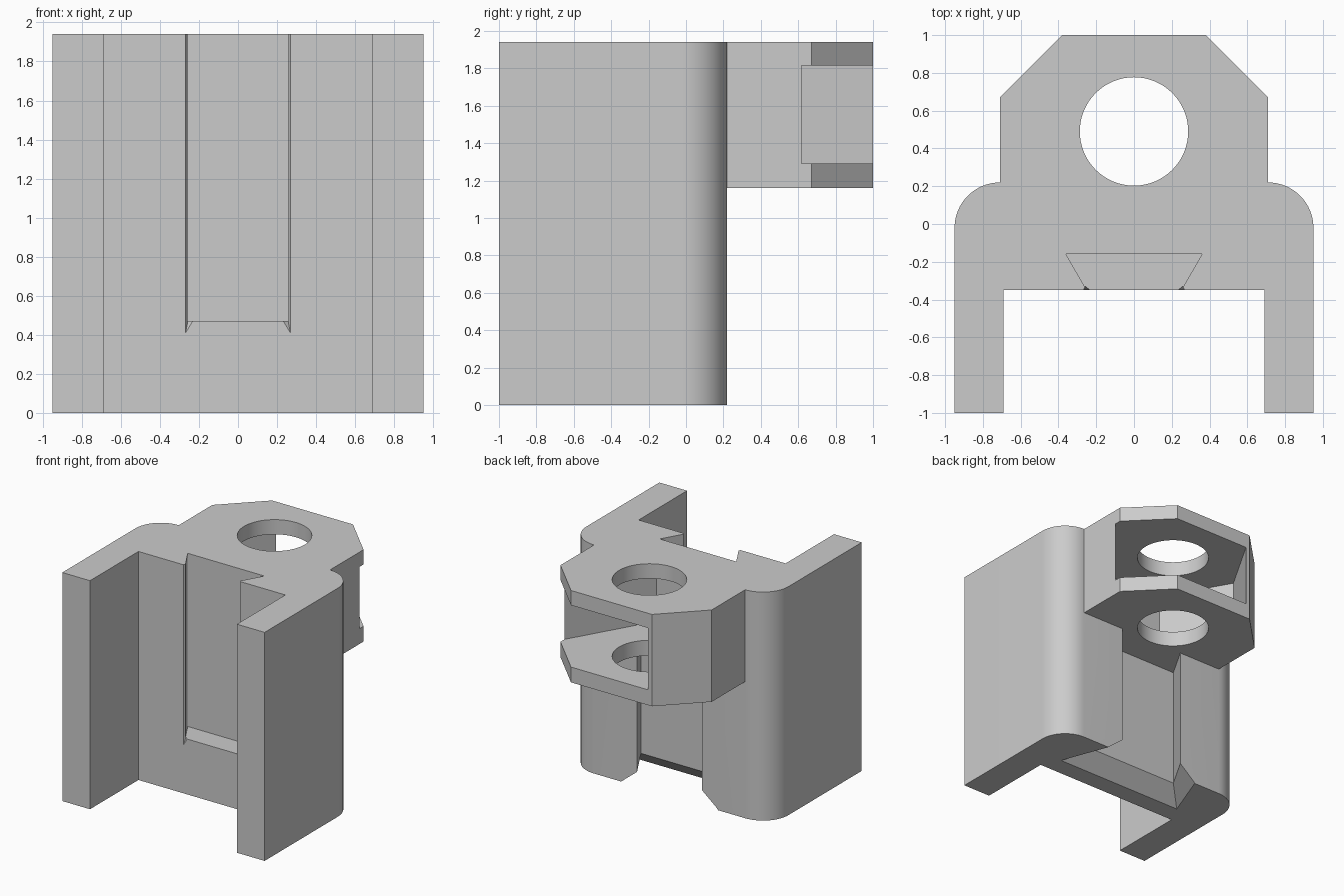
import bpy
import bmesh
import math

old = bpy.data.objects.get("Cube")
if old:
    bpy.data.objects.remove(old, do_unlink=True)

HEIGHT = 1.94
LUG_BOTTOM = 1.16

grey = bpy.data.materials.new("plain grey")
grey.use_nodes = True
colour = (0.6, 0.6, 0.6, 1)
grey.diffuse_color = colour
grey.node_tree.nodes["Principled BSDF"].inputs["Base Color"].default_value = colour


def loft(name, low, z0, z1, high=None):
    """Closed prism between two matching outlines."""
    bm = bmesh.new()
    a = [bm.verts.new((x, y, z0)) for x, y in low]
    b = [bm.verts.new((x, y, z1)) for x, y in (high or low)]
    bm.faces.new(a[::-1])
    bm.faces.new(b)
    for i in range(len(a)):
        j = (i + 1) % len(a)
        bm.faces.new((a[i], a[j], b[j], b[i]))
    bmesh.ops.recalc_face_normals(bm, faces=bm.faces)
    mesh = bpy.data.meshes.new(name)
    bm.to_mesh(mesh)
    bm.free()
    mesh.materials.append(grey)
    obj = bpy.data.objects.new(name, mesh)
    bpy.context.collection.objects.link(obj)
    return obj


def mirrored(half):
    """Complete an outline given for +x only."""
    return half + [(-x, y) for x, y in reversed(half)]


def arc(cx, cy, r, start, end, steps):
    angles = [math.radians(start + (end - start) * i / steps) for i in range(steps + 1)]
    return [(cx + r * math.cos(t), cy + r * math.sin(t)) for t in angles]


def combine(target, tool, operation):
    """Boolean the tool into the target, then discard the tool."""
    mod = target.modifiers.new("combine", "BOOLEAN")
    mod.operation = operation
    mod.solver = "EXACT"
    mod.object = tool
    graph = bpy.context.evaluated_depsgraph_get()
    mesh = bpy.data.meshes.new_from_object(target.evaluated_get(graph))
    target.modifiers.clear()
    target.data = mesh
    bpy.data.objects.remove(tool, do_unlink=True)


# U-shaped channel with rounded back corners
channel = mirrored([(0.69, -0.35), (0.69, -1), (0.95, -1)] + arc(0.71, -0.02, 0.24, 0, 90, 16))
bracket = loft("bracket_body", channel, 0, HEIGHT)

# Dovetail groove in the back with a flared entry at the bottom
groove = mirrored([(0.465, -0.06), (0.281, 0.26)])
entry = mirrored([(0.61, -0.19), (0.44, 0.26)])
combine(bracket, loft("back_groove", groove, 0.129, 1.4), "DIFFERENCE")
combine(bracket, loft("groove_entry", entry, 0, 0.13, groove), "DIFFERENCE")

# Dovetail slot in the front, open at the top, with eased mouth edges
slot = mirrored([(0.36, -0.16), (0.239, -0.37)])
combine(bracket, loft("front_slot", slot, 0.47, 2.1), "DIFFERENCE")
for side in (-1, 1):
    ease = [(side * x, y) for x, y in ((0.22, -0.36), (0.274, -0.36), (0.257, -0.33))]
    tip = [(side * x, y) for x, y in ((0.262, -0.36), (0.274, -0.36), (0.268, -0.35))]
    combine(bracket, loft("slot_tip", tip, 0.41, 0.47, ease), "DIFFERENCE")
    combine(bracket, loft("slot_edge", ease, 0.469, 2.1), "DIFFERENCE")

# Chamfered lug on the back
lug = mirrored([(0.71, -0.1), (0.71, 0.67), (0.38, 1)])
combine(bracket, loft("lug", lug, LUG_BOTTOM, HEIGHT), "UNION")

# Hexagonal nut pocket, opening diagonally
radius = 0.637
hexagon = [(x, y) for x, y in arc(0, 0.49, radius, 180, 300, 2)]
out = (2 * math.cos(math.pi / 3), 2 * math.sin(math.pi / 3))
pocket = hexagon + [(p[0] + out[0], p[1] + out[1]) for p in (hexagon[2], hexagon[0])]
combine(bracket, loft("nut_pocket", pocket, 1.29, 1.815), "DIFFERENCE")

# Round bolt hole through the lug
combine(bracket, loft("bolt_hole", arc(0, 0.49, 0.287, 0, 354.375, 63), 1, 2.1), "DIFFERENCE")

bpy.ops.object.select_all(action="DESELECT")
bracket.select_set(True)
bpy.context.view_layer.objects.active = bracket
bpy.ops.object.shade_smooth_by_angle(angle=math.radians(30))
